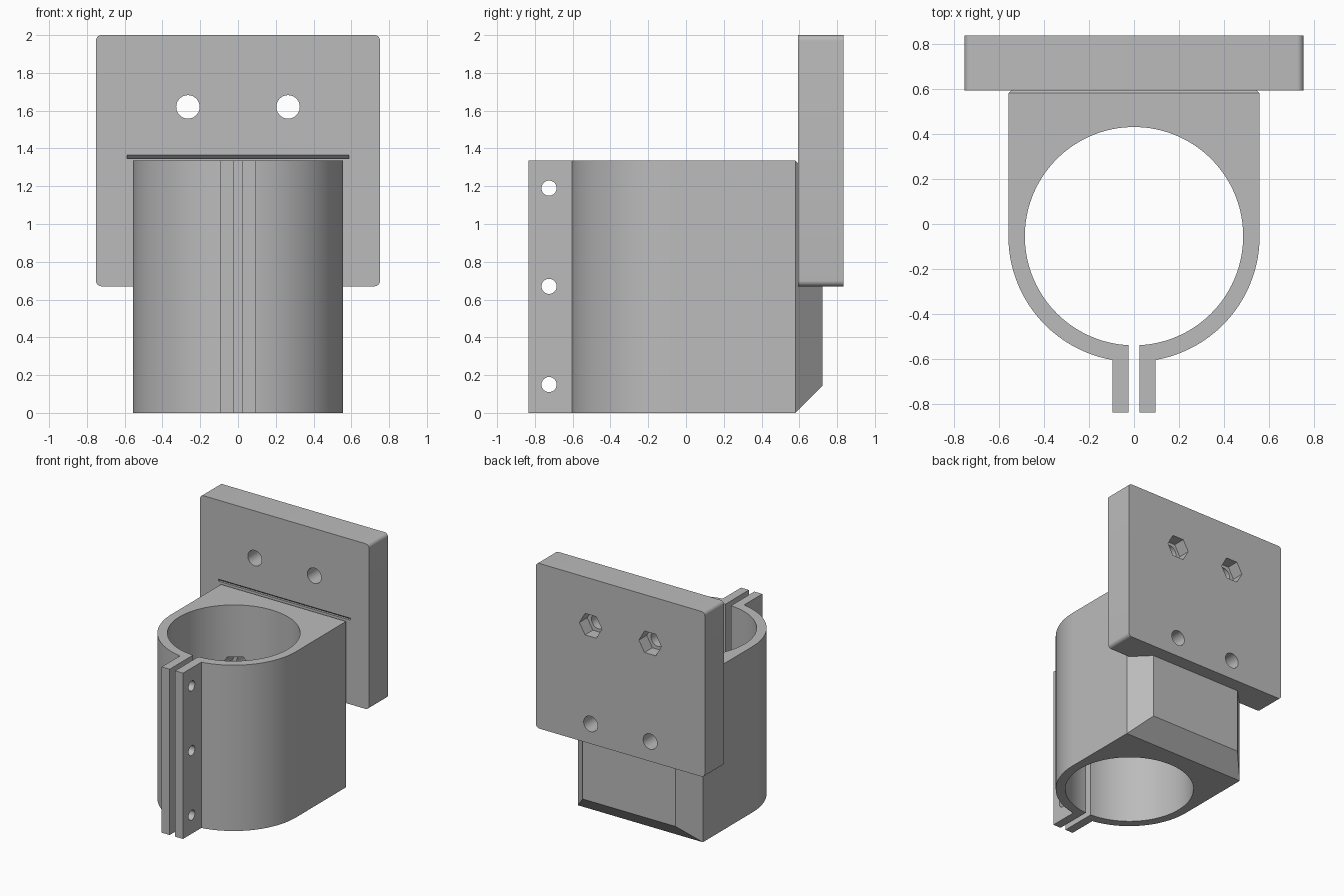
import bpy, bmesh, math
from mathutils import Matrix, Vector

if "Cube" in bpy.data.objects:
    bpy.data.objects.remove(bpy.data.objects["Cube"], do_unlink=True)

GREY = (0.5, 0.5, 0.5, 1)
grey = bpy.data.materials.new("plain_grey")
grey.use_nodes = True
grey.diffuse_color = GREY
grey.node_tree.nodes["Principled BSDF"].inputs["Base Color"].default_value = GREY


def finish(name, bm):
    bmesh.ops.recalc_face_normals(bm, faces=bm.faces)
    mesh = bpy.data.meshes.new(name)
    bm.to_mesh(mesh)
    bm.free()
    mesh.materials.append(grey)
    ob = bpy.data.objects.new(name, mesh)
    bpy.context.collection.objects.link(ob)
    return ob


def prism(name, points, offset):
    """Extrude a closed outline along the offset vector."""
    bm = bmesh.new()
    face = bm.faces.new([bm.verts.new(p) for p in points])
    ext = bmesh.ops.extrude_face_region(bm, geom=[face])
    verts = [v for v in ext["geom"] if isinstance(v, bmesh.types.BMVert)]
    bmesh.ops.translate(bm, verts=verts, vec=offset)
    return finish(name, bm)


def arc(r, start, end, n, cx=0, cy=0):
    steps = [start + (end - start) * i / n for i in range(n + 1)]
    return [(cx + r * math.cos(a), cy + r * math.sin(a)) for a in steps]


def bar_y(x, z, r, y0, y1, sides=48):
    """Round or hexagonal cutter along y."""
    pts = [(px, y0, pz) for px, pz in arc(r, 0, math.tau, sides, x, z)[:-1]]
    return prism("cutter", pts, (0, y1 - y0, 0))


def cut(ob, cutters):
    bpy.context.view_layer.objects.active = ob
    for c in cutters:
        c.hide_render = True
        mod = ob.modifiers.new("cut", "BOOLEAN")
        mod.operation, mod.solver, mod.object = "DIFFERENCE", "EXACT", c
        bpy.ops.object.modifier_apply(modifier=mod.name)
        bpy.data.objects.remove(c, do_unlink=True)


def smooth(ob):
    bpy.ops.object.select_all(action="DESELECT")
    ob.select_set(True)
    bpy.context.view_layer.objects.active = ob
    bpy.ops.object.shade_smooth_by_angle(angle=math.radians(30))


# Main dimensions
CY, BORE, OUTER = -0.054, 0.484, 0.557
HEIGHT, BACK, FRONT = 1.335, 0.58, -0.835
SLIT, EAR = 0.024, 0.095
PLATE_Y, PLATE_BACK, PLATE_Z = 0.592, 0.835, 0.67
HOLE_X, HIGH_Z, LOW_Z = 0.265, 1.62, 0.83

# Split clamp: outer wall, ears and bore in one outline
a_out, a_in = math.acos(EAR / OUTER), math.acos(SLIT / BORE)
outline = [(OUTER, BACK), (-OUTER, BACK)]
outline += arc(OUTER, math.pi, math.pi + a_out, 48, 0, CY)
outline += [(-EAR, FRONT), (-SLIT, FRONT)]
outline += arc(BORE, math.pi + a_in, -a_in, 128, 0, CY)
outline += [(SLIT, FRONT), (EAR, FRONT)]
outline += arc(OUTER, -a_out, 0, 48, 0, CY)
body = prism("clamp_body", [(x, y, 0) for x, y in outline], (0, 0, HEIGHT))

# Clamp screw holes through both ears
ear_holes = []
for z in (0.15, 0.67, 1.19):
    pts = [(-0.2, y, pz) for y, pz in arc(0.04, 0, math.tau, 32, -0.725, z)[:-1]]
    ear_holes.append(prism("cutter", pts, (0.4, 0, 0)))
cut(body, ear_holes)

# Bevelled block behind the clamp
BEVEL = 0.143
block = prism("rear_block", [(x, BACK, z) for x, z in
              ((-OUTER, 0), (OUTER, 0), (OUTER, HEIGHT), (-OUTER, HEIGHT))], (0, BEVEL, 0))
for v in block.data.vertices:
    if v.co.y > BACK + 0.01:
        v.co.x -= math.copysign(BEVEL, v.co.x)
        v.co.z += BEVEL if v.co.z < 0.5 else -BEVEL

# Mounting plate with rounded corners
R, W = 0.03, 0.752
corners = []
for i, (x, z) in enumerate(((W - R, 2 - R), (R - W, 2 - R),
                            (R - W, PLATE_Z + R), (W - R, PLATE_Z + R))):
    corners += arc(R, i * math.pi / 2, (i + 1) * math.pi / 2, 8, x, z)
plate = prism("mounting_plate", [(x, PLATE_Y, z) for x, z in corners],
              (0, PLATE_BACK - PLATE_Y, 0))

# Narrow sloped groove above the clamp
groove = prism("cutter", [(-0.588, PLATE_Y - 0.001, 1.365), (-0.588, PLATE_Y - 0.001, 1.348),
                          (-0.588, PLATE_Y + 0.018, 1.348)], (1.176, 0, 0))
cut(plate, [groove])

# Bolt holes and hexagonal nut pockets
for x in (-HOLE_X, HOLE_X):
    cut(plate, [bar_y(x, HIGH_Z, 0.062, 0.5, 1),
                bar_y(x, HIGH_Z, 0.1, PLATE_BACK - 0.1, 1, 6),
                bar_y(x, LOW_Z, 0.062, 0.5, 1)])
    cut(block, [bar_y(x, LOW_Z, 0.062, 0.5, 1)])
    cut(body, [bar_y(x, LOW_Z, 0.062, 0.2, 1),
               bar_y(x, LOW_Z, 0.1, 0.2, 0.45, 6)])

for ob in (body, block, plate):
    smooth(ob)
